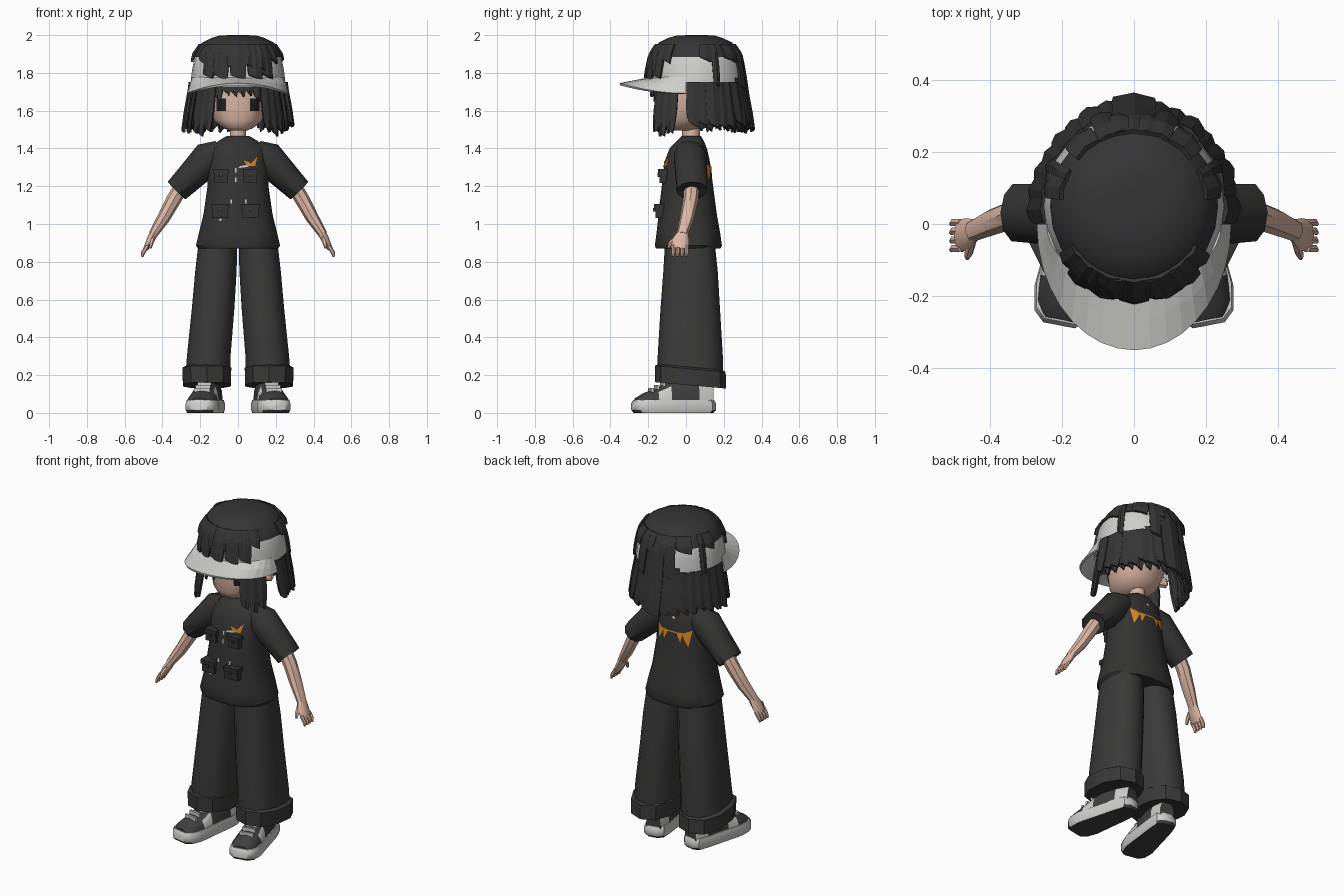
import bpy, bmesh, math, random
from mathutils import Vector, Matrix

random.seed(4)
cube = bpy.data.objects.get("Cube")
if cube:
    bpy.data.objects.remove(cube)


def material(name, rgb):
    m = bpy.data.materials.new(name)
    m.use_nodes = True
    m.diffuse_color = (*rgb, 1)
    m.node_tree.nodes["Principled BSDF"].inputs["Base Color"].default_value = (*rgb, 1)
    return m


HAIR = material("black hair", (.035, .035, .036))
SHIRT = material("black shirt", (.035, .034, .033))
TROUSER = material("charcoal trousers", (.042, .042, .041))
SKIN = material("skin", (.72, .47, .37))
LIGHT = material("light grey", (.62, .62, .60))
ORANGE = material("orange", (.72, .25, .02))
SHOE = material("shoe grey", (.05, .05, .05))
EYE = material("eye black", (.015, .015, .017))
SIDES = ((1, "left"), (-1, "right"))


def make(name, verts, faces, mats, xf=None, smooth=40, solid=0, rule=None):
    """Mesh object; rule(face) picks a material slot; solid gives thickness."""
    mesh = bpy.data.meshes.new(name)
    mesh.from_pydata([tuple(v) for v in verts], [], faces)
    bm = bmesh.new()
    bm.from_mesh(mesh)
    bmesh.ops.recalc_face_normals(bm, faces=bm.faces)
    if rule:
        for f in bm.faces:
            f.material_index = rule(f)
    if xf:
        bm.transform(xf)
        if xf.determinant() < 0:
            bmesh.ops.reverse_faces(bm, faces=bm.faces)
    bm.to_mesh(mesh)
    bm.free()
    for m in mats if isinstance(mats, tuple) else (mats,):
        mesh.materials.append(m)
    ob = bpy.data.objects.new(name, mesh)
    bpy.context.scene.collection.objects.link(ob)
    if smooth:
        bpy.ops.object.select_all(action='DESELECT')
        ob.select_set(True)
        bpy.context.view_layer.objects.active = ob
        bpy.ops.object.shade_smooth_by_angle(angle=math.radians(smooth))
    if solid:
        mod = ob.modifiers.new("thickness", 'SOLIDIFY')
        mod.thickness, mod.offset = solid, 0
    return ob


def loft(name, rings, mats, closed=True, caps=True, **kw):
    n = len(rings[0])
    verts = [p for r in rings for p in r]
    faces = [(i * n + j, i * n + (j + 1) % n, (i + 1) * n + (j + 1) % n, (i + 1) * n + j)
             for i in range(len(rings) - 1) for j in range(n if closed else n - 1)]
    if caps:
        faces += [tuple(range(n)), tuple(range(len(verts) - n, len(verts)))]
    return make(name, verts, faces, mats, **kw)


def oval(z, cx, rx, front, back, n=16, e=.85):
    """Horizontal rounded ring between two depths."""
    def p(v):
        return math.copysign(abs(v) ** e, v)
    cy, ry = (front + back) / 2, (back - front) / 2
    angles = [math.tau * (i + .5) / n for i in range(n)]
    return [Vector((cx + rx * p(math.cos(a)), cy + ry * p(math.sin(a)), z)) for a in angles]


def tube(name, pts, mat, n=8, **kw):
    """Limb through (x, y, z, thickness, depth) stations."""
    rings = []
    for i, (x, y, z, ru, rv) in enumerate(pts):
        a, b = pts[max(i - 1, 0)], pts[min(i + 1, len(pts) - 1)]
        d = (Vector(b[:3]) - Vector(a[:3])).normalized()
        v = (Vector((0, 1, 0)) - d * d.y).normalized()
        u = d.cross(v)
        rings.append([Vector((x, y, z)) + u * ru * math.cos(math.tau * k / n)
                      + v * rv * math.sin(math.tau * k / n) for k in range(n)])
    return loft(name, rings, mat, **kw)


def box(name, c, size, mat, xf=None):
    rings = [[Vector((c[0] + size[0] * x / 2, c[1] + size[1] * y / 2, c[2] + size[2] * z / 2))
              for x, y in ((-1, -1), (1, -1), (1, 1), (-1, 1))] for z in (-1, 1)]
    return loft(name, rings, mat, xf=xf, smooth=0)


def decal(name, poly, mat, target, side):
    """Flat (x, z) shape pressed on the front (-1) or back (+1) of a part."""
    ob = make(name, [(x, side * .5, z) for x, z in poly], [tuple(range(len(poly)))], mat, smooth=0)
    bm = bmesh.new()
    bm.from_mesh(ob.data)
    bmesh.ops.triangulate(bm, faces=bm.faces)
    bmesh.ops.subdivide_edges(bm, edges=bm.edges, cuts=4, use_grid_fill=True)
    if (bm.faces[0].normal.y if bm.faces[:] and not bm.faces.ensure_lookup_table() else side) * side < 0:
        bmesh.ops.reverse_faces(bm, faces=bm.faces)
    bm.to_mesh(ob.data)
    bm.free()
    mod = ob.modifiers.new("press", 'SHRINKWRAP')
    mod.target, mod.wrap_method, mod.wrap_mode = target, 'PROJECT', 'ABOVE_SURFACE'
    mod.use_project_y = True
    mod.use_positive_direction, mod.use_negative_direction = side < 0, side > 0
    mod.offset = .004


# Shirt body
torso = loft("shirt_body", [oval(z, 0, rx, f, b, 20) for z, rx, f, b in (
    (.87, .215, -.16, .185), (.885, .225, -.167, .192), (.95, .21, -.158, .183),
    (1.05, .185, -.147, .165), (1.2, .163, -.13, .145), (1.33, .16, -.115, .128),
    (1.40, .15, -.088, .112), (1.44, .105, -.05, .095), (1.465, .062, -.025, .08))], SHIRT)

# Head, neck and eyes
head = loft("head", [oval(z, 0, r, f, b, 16, .9) for z, r, f, b in (
    (1.495, .05, -.10, .04), (1.51, .085, -.125, .08), (1.55, .13, -.14, .13), (1.62, .15, -.143, .17),
    (1.70, .165, -.148, .2), (1.80, .17, -.14, .22), (1.9, .13, -.08, .18))], SKIN, smooth=60)
loft("neck", [oval(z, 0, .045, -.02, .075, 10, 1) for z in (1.42, 1.56)], SKIN)
for s, side in SIDES:
    for part, x0, x1, z0, z1, mat in (("eye", .062, .112, 1.60, 1.665, EYE), ("eyelid", .06, .12, 1.668, 1.68, LIGHT)):
        decal(f"{side}_{part}", [(s * x0, z0), (s * x1, z0), (s * x1, z1), (s * x0, z1)], mat, head, -1)

# Limbs and clothes on each side
for s, side in SIDES:
    M = Matrix.Scale(s, 4, (1, 0, 0))
    loft(f"{side}_trouser_leg", [oval(z, cx, rx, f, b, 14) for z, cx, rx, f, b in (
        (.18, .16, .122, -.15, .195), (.3, .155, .118, -.15, .195), (.55, .132, .115, -.135, .18),
        (.75, .117, .112, -.12, .168), (.92, .105, .104, -.11, .15))], TROUSER, xf=M)
    cuff = loft(f"{side}_trouser_cuff", [oval(z, .165, rx, f, b, 10) for z, rx, f, b in (
        (.15, .118, -.14, .185), (.148, .132, -.163, .213), (.235, .135, -.165, .21), (.245, .118, -.145, .19))],
        TROUSER, xf=M)
    for v in cuff.data.vertices:
        v.co.z -= .09 * v.co.y
    tube(f"{side}_sleeve", ((.09, .02, 1.40, .05, .07), (.15, .022, 1.352, .092, .09), (.24, .028, 1.262, .078, .088),
                            (.325, .032, 1.177, .066, .084), (.318, .032, 1.184, .05, .065)), SHIRT, xf=M, n=10)
    tube(f"{side}_arm", ((.28, .032, 1.23, .04, .042), (.34, .025, 1.13, .039, .04), (.395, .005, 1.03, .034, .037),
                         (.45, -.02, .945, .024, .03)), SKIN, xf=M)
    tube(f"{side}_palm", ((.442, -.015, .957, .023, .029), (.463, -.028, .915, .021, .045),
                          (.488, -.033, .868, .014, .045)), SKIN, xf=M)
    for i in range(4):
        y = -.068 + .024 * i
        tube(f"{side}_finger_{i + 1}", ((.48, y, .885, .012, .012), (.503, y, .848, .011, .011),
                                        (.508, y - .004, .828, .007, .007)), SKIN, xf=M, n=6)
    tube(f"{side}_thumb", ((.452, -.05, .925, .014, .014), (.46, -.082, .898, .012, .012),
                           (.464, -.094, .872, .007, .007)), SKIN, xf=M, n=6)
    tube(f"{side}_ear", ((.15, .02, 1.63, .03, .02), (.2, .025, 1.64, .035, .024), (.215, .025, 1.645, .02, .012)),
         SKIN, xf=M)

    # Shoe, toes turned out
    X = M @ Matrix.Translation((.165, -.058, 0)) @ Matrix.Rotation(math.radians(11), 4, 'Z')
    half = ((-.228, .045), (-.2, .075), (-.13, .088), (0, .078), (.12, .07), (.19, .06), (.215, .03))
    outline = [(w, y) for y, w in half] + [(-w, y) for y, w in reversed(half)]
    loft(f"{side}_shoe_sole", [[Vector((x * k, y * k, z)) for x, y in outline] for z, k in (
        (0, .94), (.015, 1), (.05, 1), (.068, .95))], (LIGHT, SHOE), xf=X, rule=lambda f: int(f.normal.z < -.5))
    arch = [math.pi * i / 8 for i in range(9)]
    loft(f"{side}_shoe_upper", [[Vector((w * math.cos(a), y, .05 + (h - .05) * math.sin(a) ** .8)) for a in arch]
         for y, w, h in ((-.212, .05, .08), (-.17, .075, .105), (-.1, .08, .13), (-.03, .071, .17),
                         (.04, .066, .19), (.12, .063, .19), (.2, .045, .16))], (SHOE, LIGHT), xf=X,
         rule=lambda f: int(abs(f.normal.x) > .75 and (-.08 < f.calc_center_median().y < 0 or
                            f.calc_center_median().y > .13)))
    for i in range(4):
        y, z = -.13 + .032 * i, .121 + .015 * i
        box(f"{side}_shoe_lace_{i + 1}", (0, y, z), (.085 - .006 * i, .014, .022), LIGHT, X)
    for i in range(4):
        box(f"{side}_sole_tread_{i + 1}", (0, -.13 + .085 * i, .002), (.11, .035, .004), SHOE, X)

# Chest pockets with flaps and straps
for i, (x, y, z, w) in enumerate(((-.09, -.112, 1.255, .07), (.065, -.115, 1.255, .07),
                                  (-.095, -.132, 1.07, .085), (.065, -.137, 1.07, .088))):
    box(f"pocket_{i + 1}", (x, y, z - .005), (w, .05, .065), SHIRT)
    box(f"pocket_flap_{i + 1}", (x, y - .002, z + .022), (w + .008, .06, .026), SHIRT)
    box(f"pocket_buckle_{i + 1}", (x, y - .006, z + .005), (.014, .062, .02), SHOE)
for i, (x, z) in enumerate(((-.012, 1.235), (-.012, 1.285), (-.035, 1.12), (.04, 1.12))):
    decal(f"strap_{i + 1}", [(x - .004, z - .012), (x + .004, z - .012), (x + .004, z + .01), (x - .004, z + .01)],
          LIGHT, torso, -1)

# Printed shapes on the shirt
decal("front_print_stripe", [(.0, 1.295), (.055, 1.302), (.055, 1.315), (.01, 1.305)], LIGHT, torso, -1)
decal("front_print_low", [(.03, 1.335), (.06, 1.325), (.085, 1.305), (.05, 1.305)], ORANGE, torso, -1)
decal("front_print_high", [(.06, 1.31), (.09, 1.305), (.1, 1.355)], ORANGE, torso, -1)
decal("front_patch", [(-.105, 1.02), (-.085, 1.015), (-.085, 1.03)], SKIN, torso, -1)
decal("back_print_bar", [(-.05, 1.297), (.05, 1.297), (.05, 1.304), (-.05, 1.304)], ORANGE, torso, 1)
for s, side in SIDES:
    decal(f"back_print_outer_{side}", [(s * .115, 1.325), (s * .06, 1.30), (s * .1, 1.225)], ORANGE, torso, 1)
    decal(f"back_print_inner_{side}", [(s * .065, 1.305), (s * .03, 1.30), (s * .055, 1.245)], ORANGE, torso, 1)
decal("back_neck_tag", [(-.008, 1.375), (.008, 1.375), (.008, 1.388), (-.008, 1.388)], SKIN, torso, 1)

# Shared outline of the hair: radius factor at each height
PROFILE = ((2.0, .36), (1.985, .56), (1.96, .76), (1.90, .92), (1.80, 1.0), (1.72, 1.03), (1.6, 1.12), (1.45, 1.2))


def radius(z):
    for (za, ra), (zb, rb) in zip(PROFILE, PROFILE[1:]):
        if z >= zb:
            return ra + (rb - ra) * (za - z) / (za - zb)
    return PROFILE[-1][1]


def scalp(deg, z, k):
    a, r = math.radians(deg), radius(z) * k
    return Vector((.245 * r * math.sin(a), .05 - .25 * r * math.cos(a), z))


def lock(name, deg, hw, z0, z1, k, tip=.7, steps=5):
    rows = []
    for i in range(steps + 1):
        t = i / steps
        z, w = z0 + (z1 - z0) * t, hw * (1 if t < .7 else 1 - (1 - tip) * (t - .7) / .3)
        rows.append([scalp(deg + w * u, z - (.012 if t == 1 and u else 0) * u, k * (1.025 - .025 * abs(u)))
                     for u in (-1, 0, 1)])
    loft(name, rows, HAIR, closed=False, caps=False, smooth=0, solid=.014)


# Cap and brim
loft("cap", [[scalp(d, z, 1.005) for d in range(0, 360, 15)] for z in (1.94, 1.88, 1.82, 1.77, 1.725)],
     LIGHT, caps=False, smooth=40)
arc = [math.radians(-90 + 10 * i) for i in range(19)]
loft("cap_brim", [[Vector(((.238 + .027 * t) * math.sin(a), -(.17 + .18 * t) * math.cos(a),
                            1.775 - t * (.035 + .05 * math.sin(a) ** 2))) for a in arc] for t in (0, .5, 1)],
     LIGHT, closed=False, caps=False, smooth=0, solid=.012)

# Hair crown and locks laid over the cap
crown = [[scalp(d, z, 1.025) for d in range(0, 360, 15)] for z in (1.885, 1.92, 1.96, 1.985, 1.998)]
crown.append([Vector((p.x * .4, .06 + (p.y - .05) * .4, 2)) for p in crown[-1]])
loft("hair_crown", crown, HAIR, smooth=35)
over = [(0, 10, 1.775), (180, 13, 1.5)]
for d, hw, z in ((21, 9.5, 1.775), (38, 8, 1.78), (13, 5, 1.84), (30, 5, 1.82), (52, 6, 1.86),
                 (115, 4, 1.74), (103, 8, 1.87), (140, 11, 1.868), (159, 7, 1.72), (170, 6, 1.85)):
    over += [(d, hw, z), (-d, hw, z)]
for i, (d, hw, z) in enumerate(over):
    lock(f"top_lock_{i + 1}", d, hw, 1.95, z, random.uniform(1.025, 1.05), .85)

# Bob below the cap, side strands and fringe
for s, side in SIDES:
    for i in range(9):
        lock(f"{side}_bob_lock_{i + 1}", s * (88 + 11 * i), 8, 1.775 if i > 5 else 1.75,
             1.515 + random.uniform(-.02, .02), random.uniform(.97, 1.01), .55)
    for i in range(8):
        lock(f"{side}_under_lock_{i + 1}", s * (95 + 11 * i), 7, 1.72, 1.50 + random.uniform(-.01, .02), .9, .4)
    for i, (d, z) in enumerate(((38, 1.50), (49, 1.475), (60, 1.49))):
        lock(f"{side}_side_strand_{i + 1}", s * d, 7, 1.76, z, .9, .5)
    for i, (d, z) in enumerate(((5, 1.685), (15, 1.69), (27, 1.66))):
        lock(f"{side}_fringe_lock_{i + 1}", s * d, 6, 1.78, z, .87, .5)
